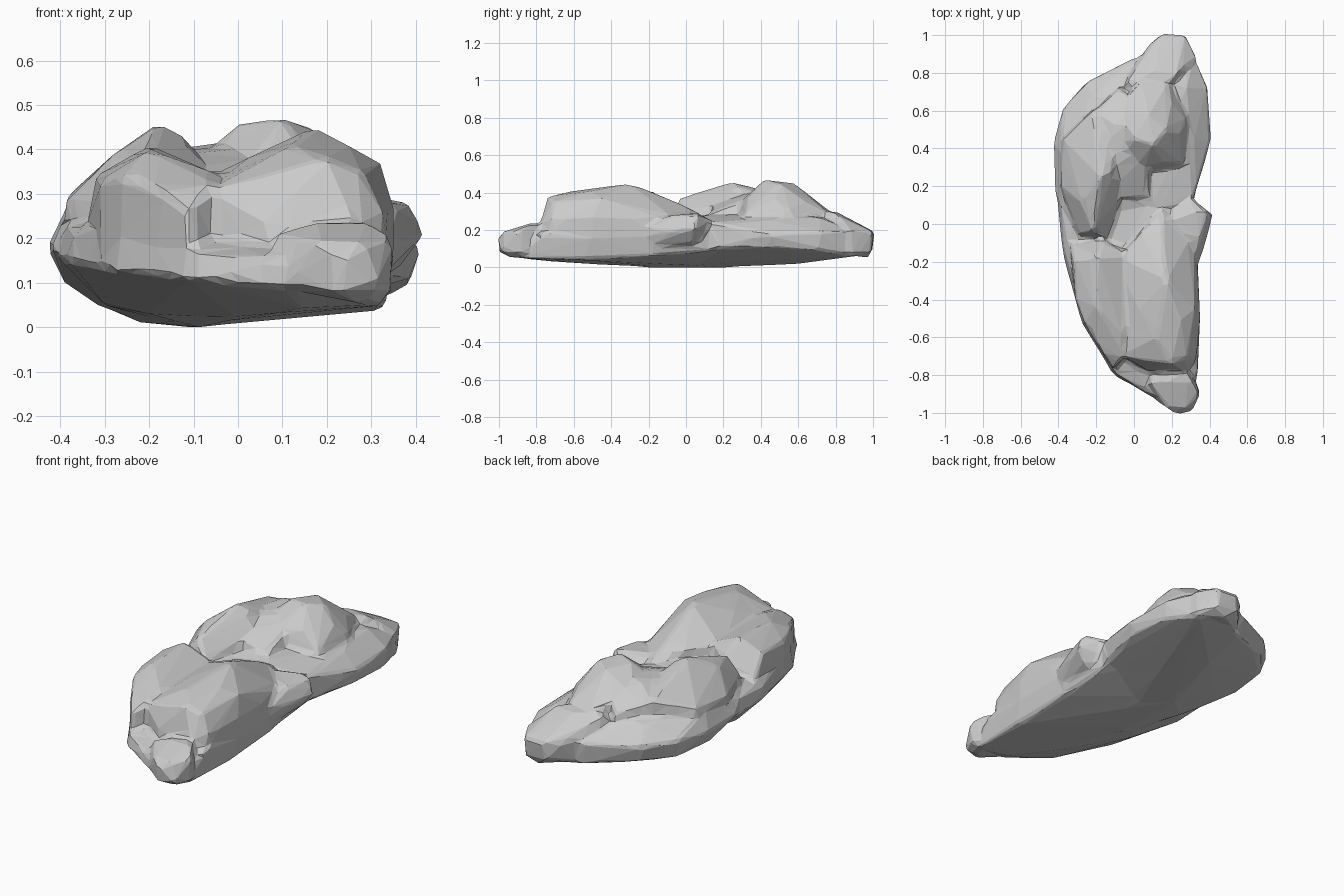
import bpy
import bmesh
from mathutils import Vector

if "Cube" in bpy.data.objects:
    bpy.data.objects.remove(bpy.data.objects["Cube"], do_unlink=True)


def make_material(name, colour):
    mat = bpy.data.materials.new(name)
    mat.use_nodes = True
    mat.diffuse_color = colour
    shader = next(n for n in mat.node_tree.nodes if n.type == "BSDF_PRINCIPLED")
    shader.inputs["Base Color"].default_value = colour
    shader.inputs["Roughness"].default_value = 0.9
    return mat


def add_lump(bm, corners, rooted=False):
    """Add one convex boulder, its corners given in hundredths of a unit.
    A rooted lump has walls that drop straight into the body below."""
    if rooted:
        corners = corners + [(x, y, 15) for x, y, z in corners]
    verts = [bm.verts.new(Vector(c) / 100) for c in corners]
    result = bmesh.ops.convex_hull(bm, input=verts)
    unused = {v for v in result["geom_interior"] + result["geom_unused"]
              if isinstance(v, bmesh.types.BMVert)}
    bmesh.ops.delete(bm, geom=list(unused), context="VERTS")


# Lower body, front half, with a rounded belly
front_base = [
    (32, -88, 5), (10, -92, 9), (10, -91, 15), (-11, -80, 11), (-10, -79, 17),
    (-28, -52, 13), (-27, -51, 20), (-32, -36, 15), (-31, -36, 22), (-38, -15, 15),
    (-37, -12, 21), (-41, 15, 16), (-39, 15, 23), (-30, 0, 5), (-20, -25, 3),
    (-10, -10, 0), (-12, 25, 0), (0, -55, 2), (15, -82, 4), (33, -55, 4),
    (32, -20, 6), (31, 14, 9), (35, -50, 16), (34, -20, 19), (31, 14, 22),
    (10, 8, 28), (-20, -48, 25), (34, -78, 18)]

# Lower body, back half, with a rounded belly
back_base = [
    (32, 88, 19), (31, 90, 6), (39, 72, 19), (38, 72, 9), (41, 45, 18),
    (39, 45, 11), (32, 15, 10), (31, 12, 24), (-42, 15, 18), (-43, 42, 18),
    (-39, 35, 10), (-30, 30, 4), (-22, 10, 1), (-8, -25, 0), (-10, 20, 0),
    (-38, 61, 19), (-35, 60, 9), (-26, 75, 18), (-24, 73, 9), (0, 88, 18),
    (2, 87, 6), (0, 60, 2), (10, 10, 28), (31, 45, 26), (27, 72, 27),
    (-38, 40, 28), (-22, 66, 27), (-33, 8, 26)]

# Blunt nose and tail
nose = [
    (23, -101, 15), (18, -98, 19), (28, -98, 19), (35, -90, 20), (30, -82, 24),
    (18, -82, 24), (8, -84, 21), (22, -100, 8), (31, -99, 9), (35, -88, 7),
    (28, -93, 5), (10, -92, 9), (20, -60, 10)]
tail = [
    (15, 101, 19), (27, 100, 19), (14, 100, 10), (27, 99, 8), (20, 97, 5),
    (33, 88, 20), (33, 88, 7), (8, 95, 18), (3, 88, 20), (4, 87, 7),
    (17, 86, 25), (10, 80, 30), (22, 78, 30), (-5, 74, 29), (10, 55, 15)]

# High mound behind the nose
front_mound = [
    (20, -74, 38), (5, -72, 34), (-6, -70, 31), (6, -77, 23), (27, -78, 23),
    (28, -71, 35), (33, -72, 25), (35, -50, 27), (32, -45, 37), (25, -50, 41),
    (17, -30, 45), (12, -60, 41), (2, -45, 38), (-8, -18, 33), (3, -5, 33),
    (13, -10, 37), (15, 8, 29), (31, -5, 25), (34, -28, 26)]

# Shoulder along the flank, running into the front mound
flank_shoulder = [
    (-32, -20, 34), (-20, -17, 41), (-20, -43, 40), (-31, -40, 33), (-26, -53, 34),
    (-17, -68, 31), (-11, -77, 26), (-6, -71, 32), (-6, -60, 35), (-34, -10, 23),
    (-15, -9, 31), (-4, -32, 34), (-4, -16, 34)]

# Ridge along the flank beside the back mound
flank_ridge = [
    (-18, 25, 46), (-28, 12, 39), (-22, -4, 37), (-14, -6, 28), (-29, -6, 27),
    (-39, 20, 28), (-38, 45, 30), (-22, 60, 36), (-12, 40, 40), (-6, 18, 33),
    (-10, 68, 31), (-12, 28, 43)]

# Saddle filling the gap between the ridge and the back mound
saddle = [
    (-18, 28, 39), (-20, 60, 35), (8, 60, 41), (6, 42, 41), (3, 27, 34),
    (-10, 52, 41), (-8, 14, 33), (8, 14, 29), (-8, 72, 30)]

# Tallest mound
back_mound = [
    (10, 42, 47), (0, 45, 46), (17, 50, 45), (7, 58, 45), (18, 75, 30),
    (3, 77, 30), (-8, 60, 37), (-6, 40, 40), (5, 32, 38), (16, 33, 37),
    (24, 48, 37), (20, 64, 35), (28, 55, 30), (26, 32, 29), (0, 27, 32)]

# Short spur growing out of the side
side_spur = [
    (42, 5, 21), (39, 6, 28), (35, -8, 28), (39, -6, 19), (30, 14, 25),
    (34, 7, 29), (36, 3, 13), (33, -26, 20), (32, -22, 11), (14, 0, 29),
    (20, 0, 10), (25, 14, 15)]

bm = bmesh.new()
for lump in (front_base, back_base, nose, tail, side_spur):
    add_lump(bm, lump)
for lump in (front_mound, flank_shoulder, flank_ridge, saddle, back_mound):
    add_lump(bm, lump, rooted=True)
bmesh.ops.recalc_face_normals(bm, faces=bm.faces)
mesh = bpy.data.meshes.new("rock")
bm.to_mesh(mesh)
bm.free()
mesh.materials.append(make_material("stone grey", (0.6, 0.6, 0.6, 1)))
rock = bpy.data.objects.new("rock", mesh)
bpy.context.collection.objects.link(rock)

# Fuse the lumps, soften the creases and cut down to coarse flat facets
fuse = rock.modifiers.new("fuse", "REMESH")
fuse.mode = "VOXEL"
fuse.voxel_size = 0.016
soften = rock.modifiers.new("soften", "SMOOTH")
soften.factor = 0.5
soften.iterations = 5
facet = rock.modifiers.new("facet", "DECIMATE")
facet.ratio = 0.03
